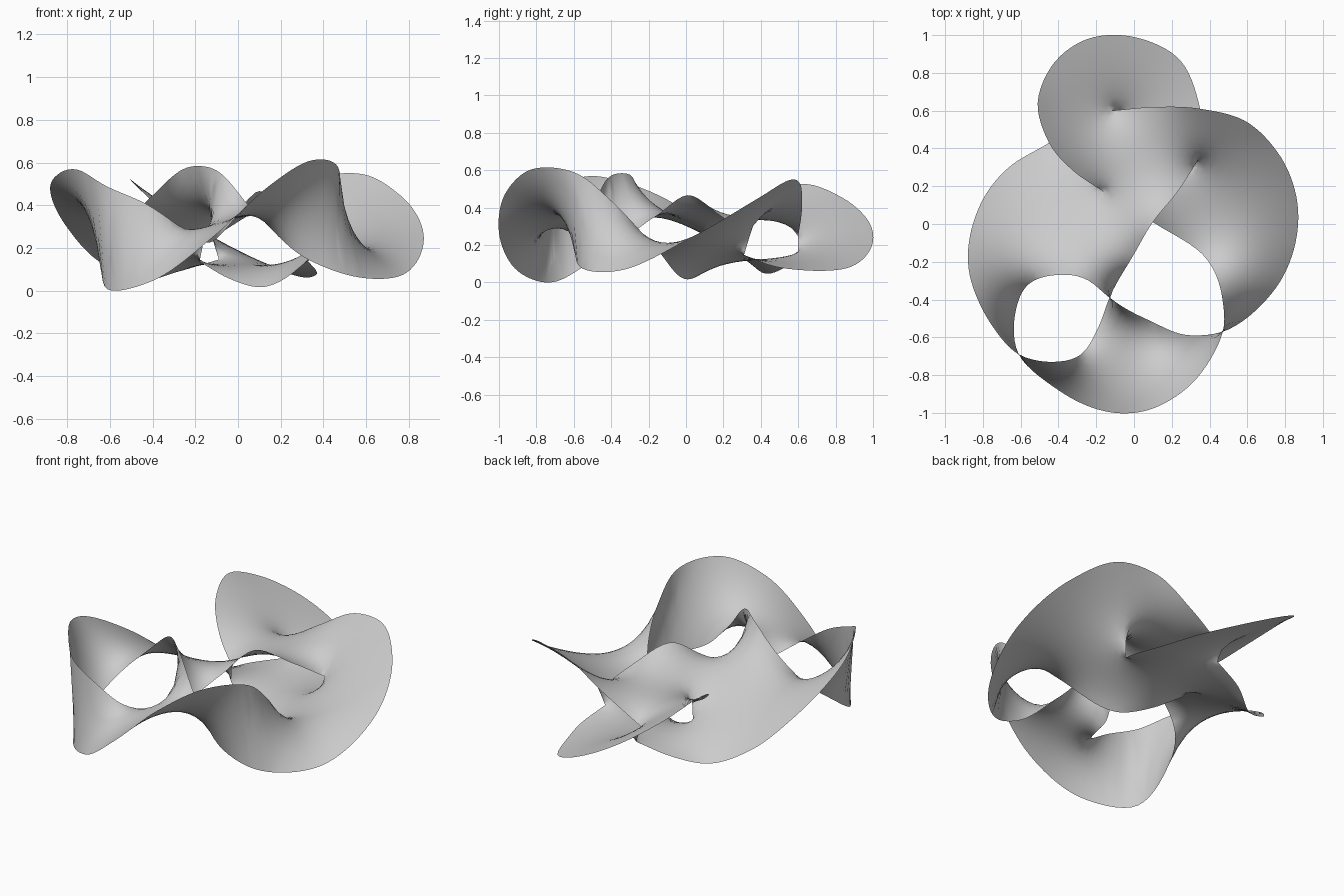
import bpy
import bmesh
from mathutils import Vector
from mathutils.geometry import delaunay_2d_cdt

cube = bpy.data.objects.get("Cube")
if cube:
    bpy.data.objects.remove(cube, do_unlink=True)

STEP = 0.04       # mesh spacing
SEAM_CUTS = 4     # divisions across each upright seam

# Rim paths in hundredths, split into named arcs at the crossings
PATH_FRONT = {
    "back_high": [(-12, 60, 26), (12, 62, 41)],
    "right": [(35, 61, 54), (58, 55, 56), (76, 38, 46), (87, 4, 26), (75, -34, 8)],
    "hole_right": [(47, -57, 10), (31, -59, 17), (8, -51, 38)],
    "hole_left_top": [(-13, -39, 59), (-24, -30, 59), (-41, -27, 45), (-57, -33, 28), (-63, -48, 15)],
    "front": [(-61, -69, 2), (-40, -88, 6), (-10, -100, 28), (14, -96, 50), (33, -82, 62)],
    "saddle": [(47, -57, 59), (47, -41, 46), (38, -18, 22)],
    "left_low": [(10, 1, 3), (-4, 10, 7), (-18, 19, 15)],
}
PATH_BACK = {
    "left_high": [(-16, 17, 25), (-32, 28, 36)],
    "lobe": [(-45, 43, 48), (-51, 64, 54), (-44, 83, 47), (-27, 97, 35), (0, 99, 20), (25, 86, 9)],
    "right_low": [(35, 61, 8), (37, 47, 10), (32, 31, 16)],
}
PATH_LEFT = {
    "right_high": [(34, 34, 26), (23, 17, 38)],
    "inner": [(10, 1, 48), (0, -16, 37)],
    "hole_left_low": [(-13, -39, 24), (-19, -55, 26), (-28, -69, 32), (-43, -73, 42)],
    "left": [(-61, -69, 50), (-75, -54, 58), (-87, -27, 53), (-80, 13, 31), (-65, 31, 15)],
    "back_low": [(-45, 43, 6), (-29, 54, 10), (-9, 60, 16)],
}

verts, faces, free, rim = [], [], [], {}


def add_vert(co, loose=False):
    verts.append(Vector(co))
    if loose:
        free.append(len(verts) - 1)
    return len(verts) - 1


def sample_path(path):
    """Smooth open curve through a path; stores vertex indices per arc."""
    pts = [Vector(p) / 100 for arc in path.values() for p in arc]
    last = len(pts) - 1
    step = [b - a for a, b in zip(pts, pts[1:])]
    gap = [s.length for s in step]
    tangent = [step[0] / gap[0]]
    for i in range(1, last):
        ratio = gap[i] / gap[i - 1]
        tangent.append((step[i - 1] * ratio + step[i] / ratio) / (gap[i - 1] + gap[i]))
    tangent.append(step[-1] / gap[-1])
    i = 0
    for name, arc in path.items():
        ids = rim[name] = []
        for _ in arc:
            if i == last:
                ids.append(add_vert(pts[i]))
                break
            h = gap[i]
            count = max(2, round(h / STEP))
            for k in range(count):
                t = k / count
                u = 1 - t
                ids.append(add_vert(pts[i] * (u * u * (1 + 2 * t)) + pts[i + 1] * (t * t * (3 - 2 * t))
                                    + tangent[i] * (h * t * u * u) - tangent[i + 1] * (h * t * t * u)))
            i += 1


def bridge(a, b, loose):
    """Row of vertices on a straight line between two rim vertices."""
    row = [add_vert(verts[a].lerp(verts[b], k / SEAM_CUTS), loose) for k in range(1, SEAM_CUTS)]
    return [a] + row + [b]


def twist(p_in, p_out, q_in, q_out):
    """Half-twisted band where two strands cross; returns its two end rows."""
    p_in, p_out, q_in, q_out = (rim[n] for n in (p_in, p_out, q_in, q_out))
    first = bridge(p_in[-1], q_out[1], True)
    middle = bridge(p_out[0], q_out[0], True)
    second = bridge(q_in[-1], p_out[1], True)
    band = [first, middle, second[::-1]]
    for low, high in zip(band, band[1:]):
        for k in range(SEAM_CUTS):
            faces.append([low[k], low[k + 1], high[k + 1], high[k]])
    return first[1:-1], second[1:-1]


def overlap(low, high, over_start, under_end):
    """Film lines above a low rim arc and below a high one, and the step between."""
    def copy(ids):
        return [add_vert((verts[i].x, verts[i].y, 0.3), True) for i in ids]
    over = [over_start] + copy(low[1:-1])
    step = bridge(high[0], low[-1], False)
    under = [low[-1]] + copy(high[1:])
    return over, under, (over + step[:-1] + under + [under_end])[:0:-1]


def inside(p, loop):
    hit = False
    for a, b in zip(loop, loop[1:] + loop[:1]):
        if (a.y > p.y) != (b.y > p.y) and p.x < a.x + (p.y - a.y) * (b.x - a.x) / (b.y - a.y):
            hit = not hit
    return hit


def fill_sheet(ids):
    """Triangulate the plan outline of a sheet with an even inner lattice."""
    loop = [verts[i].to_2d() for i in ids]
    n = len(loop)
    plan, owner = list(loop), list(ids)
    for r in range(int(2.2 / (STEP * 0.87))):
        for c in range(int(2.2 / STEP)):
            p = Vector((-1.1 + (c + 0.5 * (r % 2)) * STEP, -1.1 + r * STEP * 0.87))
            if inside(p, loop) and min((p - q).length for q in loop) > STEP * 0.55:
                plan.append(p)
                owner.append(add_vert((p.x, p.y, 0.3), True))
    edges = [(i, (i + 1) % n) for i in range(n)]
    out, _, tris, source, _, _ = delaunay_2d_cdt(plan, edges, [], 0, 1e-6)
    index = [owner[src[0]] if src else add_vert((co.x, co.y, 0.3), True)
             for co, src in zip(out, source)]
    for tri in tris:
        centre = sum((out[i] for i in tri), Vector((0, 0))) / len(tri)
        if inside(centre, loop):
            faces.append([index[i] for i in tri])


for path in (PATH_FRONT, PATH_BACK, PATH_LEFT):
    sample_path(path)

# Twisted bands at the three crossings round the holes
right_row, front_row_a = twist("right", "hole_right", "front", "saddle")
front_row_b, left_row_a = twist("hole_right", "hole_left_top", "inner", "hole_left_low")
left_row_b, front_row_c = twist("hole_left_top", "front", "hole_left_low", "left")

# Lines where the three wings pass over and under the middle
back_over, back_under, back_edge = overlap(
    rim["back_low"], rim["back_high"], rim["lobe"][0], rim["right_low"][0])
right_over, right_under, right_edge = overlap(
    rim["right_low"], rim["right_high"], rim["right"][0], rim["left_low"][0])
left_over, left_under, left_edge = overlap(
    rim["left_low"], rim["left_high"], rim["inner"][0], rim["back_low"][0])

# Upper and lower middle sheets
fill_sheet(back_over + rim["back_high"] + right_over + rim["right_high"]
           + left_over + rim["left_high"])
fill_sheet(rim["back_low"][:-1] + back_under + rim["right_low"][:-1] + right_under
           + rim["left_low"][:-1] + left_under)

# Back lobe, right wing, left wing and front lobe
fill_sheet(rim["lobe"] + back_edge)
fill_sheet(rim["right"] + right_row + rim["saddle"][1:] + right_edge)
fill_sheet(rim["hole_left_top"][1:] + left_row_b + rim["left"][1:] + left_edge
           + rim["inner"] + left_row_a)
fill_sheet(rim["front"][1:] + front_row_a + rim["hole_right"][1:] + front_row_b
           + rim["hole_left_low"][1:] + front_row_c)

# Relax everything inside the rim into a taut film
near = {i: set() for i in free}
for face in faces:
    for i in face:
        if i in near:
            near[i].update(j for j in face if j != i)
near = {i: list(links) for i, links in near.items() if links}
for _ in range(250):
    for i, links in near.items():
        mean = Vector((0, 0, 0))
        for j in links:
            mean += verts[j]
        verts[i] += 1.7 * (mean / len(links) - verts[i])
floor = min(v.z for v in verts)
for v in verts:
    v.z -= floor

# Mesh object
mesh = bpy.data.meshes.new("film_surface")
mesh.from_pydata([tuple(v) for v in verts], [], faces)
bm = bmesh.new()
bm.from_mesh(mesh)
bmesh.ops.delete(bm, geom=[v for v in bm.verts if not v.link_faces], context='VERTS')
bmesh.ops.recalc_face_normals(bm, faces=bm.faces)
for f in bm.faces:
    f.smooth = True
bm.to_mesh(mesh)
bm.free()

film = bpy.data.objects.new("film_surface", mesh)
bpy.context.collection.objects.link(film)

# Plain grey
grey = bpy.data.materials.new("light_grey")
grey.use_nodes = True
colour = (0.6, 0.6, 0.6, 1)
grey.diffuse_color = colour
grey.node_tree.nodes["Principled BSDF"].inputs["Base Color"].default_value = colour
mesh.materials.append(grey)
